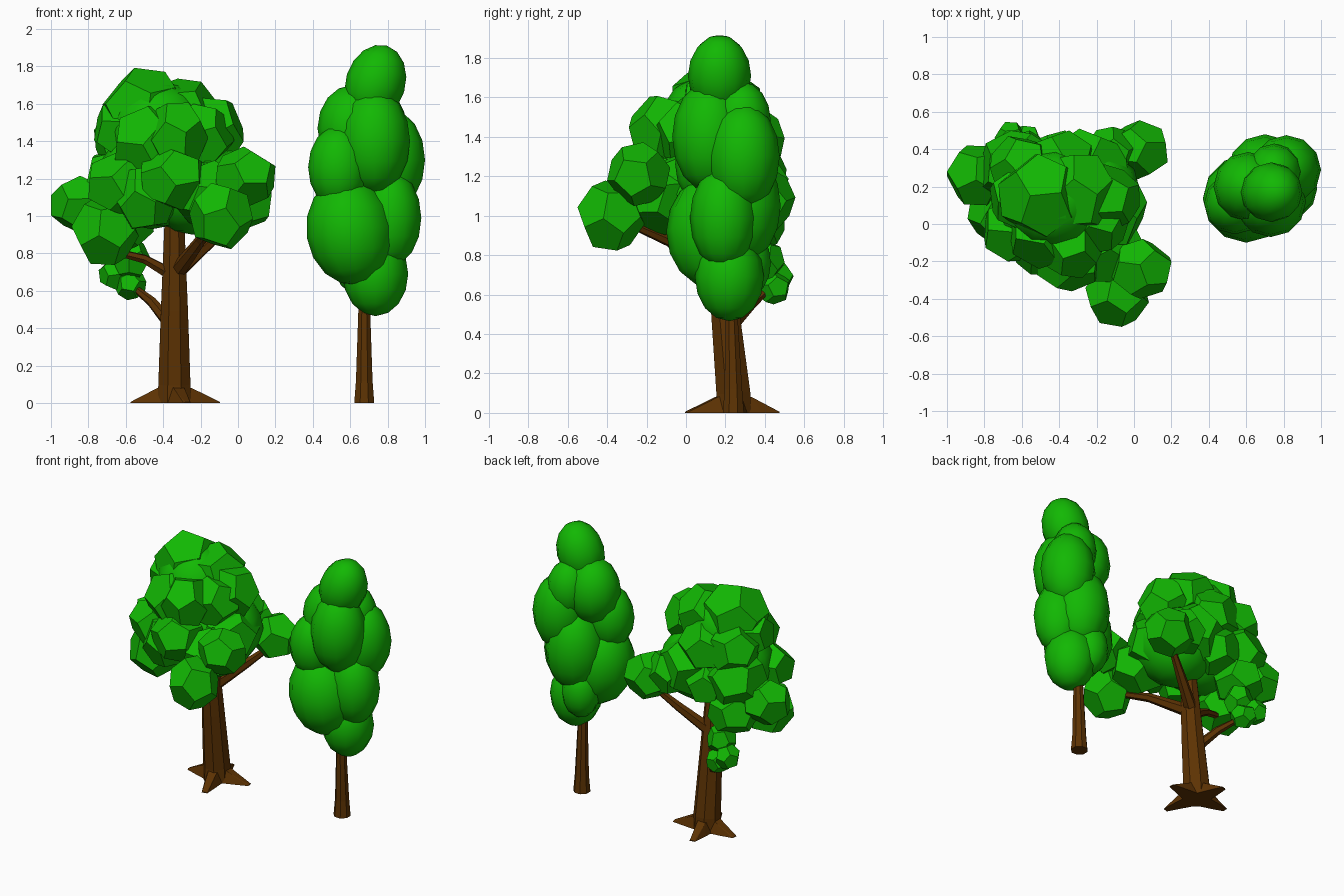
import bpy, bmesh, math, random
from mathutils import Vector, Euler

if "Cube" in bpy.data.objects:
    bpy.data.objects.remove(bpy.data.objects["Cube"])

random.seed(4)


def material(name, col):
    m = bpy.data.materials.new(name)
    m.diffuse_color = (*col, 1)
    m.use_nodes = True
    m.node_tree.nodes["Principled BSDF"].inputs["Base Color"].default_value = m.diffuse_color
    return m


LEAF = material("leaf_green", (0.006, 0.48, 0.001))
BARK = material("bark_brown", (0.11, 0.033, 0.001))


def finish(bm, name, mat, smooth=None):
    bmesh.ops.recalc_face_normals(bm, faces=bm.faces)
    me = bpy.data.meshes.new(name)
    bm.to_mesh(me)
    bm.free()
    ob = bpy.data.objects.new(name, me)
    bpy.context.collection.objects.link(ob)
    me.materials.append(mat)
    if smooth:
        bpy.ops.object.select_all(action='DESELECT')
        ob.select_set(True)
        bpy.context.view_layer.objects.active = ob
        bpy.ops.object.shade_smooth_by_angle(angle=math.radians(smooth))
    return ob


def limb(name, path, sides):
    """Tapered limb through (x, y, z, radius) points."""
    bm = bmesh.new()
    rings = []
    for i, p in enumerate(path):
        a, b = path[max(i - 1, 0)], path[min(i + 1, len(path) - 1)]
        d = Vector(b[:3]) - Vector(a[:3])
        if p[2] == 0:
            d = Vector((0, 0, 1))
        q = Vector((0, 0, 1)).rotation_difference(d)
        rings.append([bm.verts.new(Vector(p[:3]) + q @ Vector(
            (p[3] * math.cos(t), p[3] * math.sin(t), 0)))
            for t in (math.tau * (k + .5) / sides for k in range(sides))])
    for r, s in zip(rings, rings[1:]):
        for k in range(sides):
            j = (k + 1) % sides
            bm.faces.new((r[k], r[j], s[j], s[k]))
    bm.faces.new(rings[0])
    bm.faces.new(rings[-1])
    return finish(bm, name, BARK)


def faceted_lobe(name, c, size):
    """Twelve-sided leaf lump, the dual of an icosahedron, fitted to half sizes."""
    ico = bmesh.new()
    bmesh.ops.create_icosphere(ico, subdivisions=1, radius=1)
    rot = Euler([random.uniform(0, 6.28) for _ in range(3)]).to_matrix()
    pts = [rot @ f.calc_center_median() for f in ico.faces]
    ico.free()
    lo = [min(p[i] for p in pts) for i in range(3)]
    hi = [max(p[i] for p in pts) for i in range(3)]
    bm = bmesh.new()
    for p in pts:
        bm.verts.new([c[i] + size[i] * (2 * (p[i] - lo[i]) / (hi[i] - lo[i]) - 1)
                      for i in range(3)])
    bmesh.ops.convex_hull(bm, input=bm.verts)
    bmesh.ops.dissolve_limit(bm, angle_limit=0.05, verts=bm.verts, edges=bm.edges)
    return finish(bm, name, LEAF)


def round_lobe(name, c, r, h, tilt=0):
    bm = bmesh.new()
    bmesh.ops.create_uvsphere(bm, u_segments=12, v_segments=8, radius=1)
    rot = Euler((0, tilt, 0)).to_matrix()
    for v in bm.verts:
        v.co = rot @ Vector((v.co.x * r, v.co.y * r, v.co.z * h)) + Vector(c)
    return finish(bm, name, LEAF, 60)


# Broad tree: trunk and branches
limb("broad_trunk", [(-0.34, 0.24, 0, 0.097), (-0.34, 0.24, 0.1, 0.093),
                     (-0.34, 0.2, 0.5, 0.078), (-0.34, 0.16, 0.95, 0.058),
                     (-0.34, 0.15, 1.1, 0.04)], 8)
branches = [
    [(-0.36, 0.18, 0.69, 0.035), (-0.5, 0.15, 0.77, 0.025), (-0.7, 0.1, 0.82, 0.018)],
    [(-0.33, 0.18, 0.7, 0.045), (-0.2, -0.08, 0.87, 0.03), (-0.1, -0.33, 0.98, 0.02)],
    [(-0.33, 0.2, 0.7, 0.045), (-0.15, 0.3, 0.86, 0.032), (0.0, 0.38, 1.0, 0.02)],
    [(-0.37, 0.22, 0.43, 0.035), (-0.46, 0.32, 0.54, 0.028), (-0.57, 0.42, 0.63, 0.016)],
]
for i, b in enumerate(branches):
    limb(f"broad_branch_{i}", b, 6)

# Spreading roots: wedges tapering to the ground
for i, (deg, length) in enumerate([(8, .245), (100, .235), (176, .235), (286, .25)]):
    t = math.radians(deg)
    u, w = Vector((math.cos(t), math.sin(t), 0)), Vector((-math.sin(t), math.cos(t), 0))
    o = Vector((-0.34, 0.24, 0))
    bm = bmesh.new()
    for d, half, z in [(0.05, .065, 0), (0.05, .035, .09), (0.09, .03, .08),
                       (0.14, .045, 0), (length, .02, 0), (length, .012, .006)]:
        for s in (-1, 1):
            bm.verts.new(o + u * d + w * half * s + Vector((0, 0, z)))
    bmesh.ops.convex_hull(bm, input=bm.verts)
    finish(bm, f"broad_root_{i}", BARK)

# Broad tree: rounded inner crown
round_lobe("broad_core_low", (-0.24, 0.15, 1.17), 0.28, 0.27)
round_lobe("broad_core_left", (-0.46, 0.13, 1.2), 0.29, 0.27)
round_lobe("broad_core_high", (-0.42, 0.13, 1.45), 0.27, 0.27)

# Broad tree: outer faceted lobes (x, y, z, half size)
lobes = [
    (-0.5, 0.15, 1.57, .225), (-0.3, 0.17, 1.54, .2), (-0.6, 0.14, 1.46, .17),
    (-0.63, -0.03, 1.17, .17), (-0.46, -0.04, 1.38, .2), (-0.35, -0.19, 1.2, .17),
    (-0.33, -0.12, 1.43, .17), (-0.15, 0.14, 1.45, .18), (-0.12, 0.08, 1.18, .19),
    (-0.09, -0.38, 1.0, .17), (0.04, -0.24, 1.21, .16), (0.02, 0.395, 1.08, .16),
    (-0.84, 0.26, 1.06, .16), (-0.71, 0.06, 0.92, .18), (-0.62, 0.3, 1.18, .2),
    (-0.4, 0.32, 1.38, .18), (-0.24, 0.3, 1.2, .21), (-0.6, 0.3, 1.4, .17),
    (-0.42, 0.33, 1.13, .17), (-0.14, -0.12, 1.1, .19), (-0.62, 0.33, 0.97, .17),
    (-0.2, 0.02, 1.42, .18), (-0.5, -0.1, 1.1, .17), (-0.12, 0.38, 1.14, .14),
    (-0.66, 0.46, 0.69, .085), (-0.575, 0.44, 0.635, .085), (-0.57, 0.4, 0.77, .1),
]
for i, (x, y, z, r) in enumerate(lobes):
    faceted_lobe(f"broad_leaf_lobe_{i}", (x, y, z),
                 (r, r, r * (1.0 if r < .1 else random.uniform(.97, 1.05))))

# Tall tree: trunk
limb("tall_trunk", [(0.675, 0.24, 0, 0.058), (0.675, 0.24, 0.12, 0.048),
                    (0.675, 0.23, 0.5, 0.034), (0.7, 0.2, 0.8, 0.025)], 8)

# Tall tree: smooth stacked crown (x, y, z, radius, half height, tilt)
tall = [
    (0.735, 0.17, 1.71, .16, .21, .3), (0.61, 0.2, 1.47, .185, .23, 0),
    (0.54, 0.11, 1.26, .165, .225, 0), (0.6, 0.135, 0.92, .235, .29, -.15),
    (0.815, 0.29, 1.3, .185, .27, 0), (0.81, 0.19, 0.99, .17, .26, 0),
    (0.735, 0.22, 0.69, .175, .225, 0), (0.73, 0.12, 1.4, .19, .28, 0),
    (0.7, 0.28, 1.05, .2, .29, 0), (0.75, 0.28, 1.48, .15, .2, 0),
    (0.64, 0.3, 0.76, .13, .18, 0),
]
for i, (x, y, z, r, h, a) in enumerate(tall):
    round_lobe(f"tall_leaf_lobe_{i}", (x, y, z), r, h, a)
